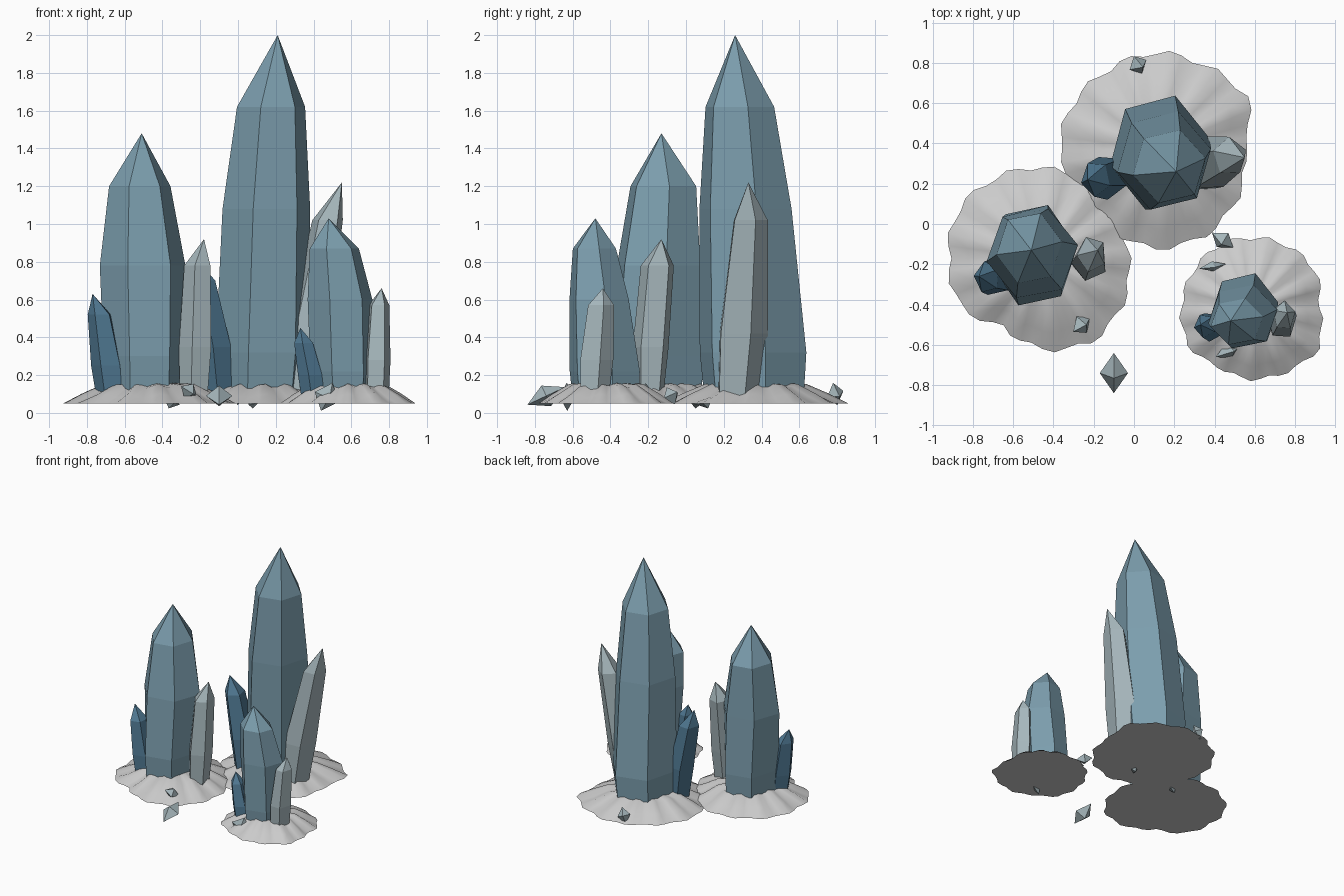
import bpy, bmesh, math
from mathutils import Matrix, Euler

if "Cube" in bpy.data.objects:
    bpy.data.objects.remove(bpy.data.objects["Cube"])


def material(name, rgb):
    m = bpy.data.materials.new(name)
    m.diffuse_color = (*rgb, 1)
    m.use_nodes = True
    m.node_tree.nodes["Principled BSDF"].inputs["Base Color"].default_value = m.diffuse_color
    return m


BLUE = material("blue_crystal", (0.20, 0.34, 0.42))
DARK = material("dark_crystal", (0.08, 0.19, 0.29))
PALE = material("pale_crystal", (0.38, 0.47, 0.50))


def finish(name, bm, mat=None, smooth=False):
    bmesh.ops.recalc_face_normals(bm, faces=bm.faces[:])
    me = bpy.data.meshes.new(name)
    bm.to_mesh(me)
    bm.free()
    ob = bpy.data.objects.new(name, me)
    bpy.context.collection.objects.link(ob)
    if mat:
        me.materials.append(mat)
    for p in me.polygons:
        p.use_smooth = smooth and len(p.vertices) < 5
    return ob


def crystal(name, sides, offset, rings, tip, mat):
    """Faceted prism through rings (x, y, z, rx, ry), closed by a point."""
    bm = bmesh.new()
    loops = []
    for x, y, z, rx, ry in rings:
        angles = [math.radians(offset) + math.tau * i / sides for i in range(sides)]
        loops.append([bm.verts.new((x + rx * math.cos(a), y + ry * math.sin(a), z))
                      for a in angles])
    apex = bm.verts.new(tip)
    bm.faces.new(loops[0])
    for i in range(sides):
        j = (i + 1) % sides
        for lo, hi in zip(loops, loops[1:]):
            bm.faces.new((lo[i], lo[j], hi[j], hi[i]))
        bm.faces.new((loops[-1][i], loops[-1][j], apex))
    finish(name, bm, mat)


def mound(name, cx, cy, radii, phase):
    """Low rock skirt with a rippled rim and a flat underside."""
    bm = bmesh.new()
    n, k = 48, len(radii)
    loops = []
    for f, z, ripple in ((1, 0.05, 0.03), (0.8, 0.09, 0.02), (0.56, 0.142, 0.0), (0.3, 0.158, 0.0)):
        ring = []
        for i in range(n):
            t = i * k / n
            a, u = int(t), t - int(t)
            r = radii[a] * (1 - u) + radii[(a + 1) % k] * u
            w = math.cos(13 * math.tau * i / n + phase)
            r *= f * (1 + ripple * w)
            th = math.tau * i / n
            dz = 0.012 * w if 0.5 < f < 0.9 else 0
            ring.append(bm.verts.new((cx + r * math.cos(th), cy + r * math.sin(th), z + dz)))
        loops.append(ring)
    for lo, hi in zip(loops, loops[1:]):
        for i in range(n):
            j = (i + 1) % n
            bm.faces.new((lo[i], lo[j], hi[j], hi[i]))
    bm.faces.new(loops[-1])
    bm.faces.new(loops[0][::-1])
    finish(name, bm, smooth=True)


# Rock mounds
mound("back_mound", 0.11, 0.37,
      (.44, .52, .48, .48, .46, .47, .48, .43, .46, .49, .49, .47), 0.5)
mound("left_mound", -0.455, -0.17,
      (.43, .41, .43, .45, .46, .48, .465, .47, .39, .45, .48, .46), 0)
mound("right_mound", 0.58, -0.42,
      (.34, .37, .36, .35, .35, .34, .345, .36, .33, .35, .36, .39), 1.5)

# Main crystals
crystal("back_main_crystal", 6, 13,
        [(.12, .36, .08, .24, .275), (.13, .355, .32, .255, .295),
         (.15, .315, 1.08, .238, .255), (.175, .285, 1.62, .185, .19)],
        (.21, .26, 2.0), BLUE)
crystal("left_main_crystal", 6, 10,
        [(-.50, -.155, .08, .205, .25), (-.50, -.155, .3, .215, .265),
         (-.505, -.145, .78, .23, .235), (-.52, -.12, 1.2, .165, .185)],
        (-.51, -.13, 1.48), BLUE)
crystal("right_main_crystal", 6, 12,
        [(.555, -.425, .08, .16, .185), (.55, -.43, .22, .17, .195),
         (.54, -.46, .6, .175, .165), (.51, -.485, .87, .133, .12)],
        (.48, -.48, 1.03), BLUE)

# Pale side crystals
crystal("back_pale_crystal", 5, 20,
        [(.33, .27, .08, .11, .12), (.37, .295, .42, .12, .14),
         (.475, .335, 1.02, .085, .098)], (.55, .33, 1.22), PALE)
crystal("left_pale_crystal", 5, 40,
        [(-.23, -.195, .08, .08, .08), (-.22, -.185, .35, .092, .10),
         (-.21, -.15, .78, .075, .092)], (-.18, -.13, .92), PALE)
crystal("right_pale_crystal", 5, 15,
        [(.73, -.49, .08, .07, .08), (.735, -.48, .28, .075, .095),
         (.745, -.455, .57, .058, .075)], (.76, -.44, .66), PALE)

# Dark side crystals
crystal("back_dark_crystal", 5, 50,
        [(-.10, .24, .08, .08, .1), (-.125, .235, .35, .095, .115),
         (-.19, .225, .7, .075, .09)], (-.23, .22, .83), DARK)
crystal("left_dark_crystal", 5, 30,
        [(-.67, -.265, .08, .08, .085), (-.69, -.265, .25, .088, .095),
         (-.73, -.265, .52, .066, .08)], (-.77, -.26, .63), DARK)
crystal("right_dark_crystal", 5, 45,
        [(.40, -.51, .08, .065, .065), (.385, -.51, .2, .068, .075),
         (.35, -.505, .37, .053, .06)], (.33, -.50, .45), DARK)

# Loose shards: x, y, z, half sizes, tilt in degrees
shards = [
    (.02, .79, .10, .05, .05, .065, 20, 15, 30),
    (.44, -.08, .09, .065, .05, .05, 25, 10, -35),
    (.39, -.21, .12, .07, .025, .04, 10, 15, 10),
    (-.26, -.50, .115, .06, .05, .045, 20, 25, 40),
    (-.10, -.74, .09, .07, .11, .06, 25, 0, 0),
    (.47, -.63, .085, .075, .04, .08, 10, 20, 25),
    (-.35, .05, .06, .05, .03, .04, 15, 20, 30),
    (.08, .10, .06, .05, .03, .04, 15, -20, 60),
]
for n, (x, y, z, sx, sy, sz, a, b, c) in enumerate(shards, 1):
    bm = bmesh.new()
    for h in (1, -1):
        bmesh.ops.create_cone(bm, segments=4, radius1=1, radius2=0, depth=1,
                              matrix=Matrix.Diagonal((1, 1, h, 1)) @ Matrix.Translation((0, 0, .5)))
    bmesh.ops.remove_doubles(bm, verts=bm.verts[:], dist=1e-4)
    rot = Euler([math.radians(v) for v in (a, b, c)]).to_matrix().to_4x4()
    bm.transform(Matrix.Translation((x, y, z)) @ rot @ Matrix.Diagonal((sx, sy, sz, 1)))
    finish(f"shard_{n}", bm, PALE)
